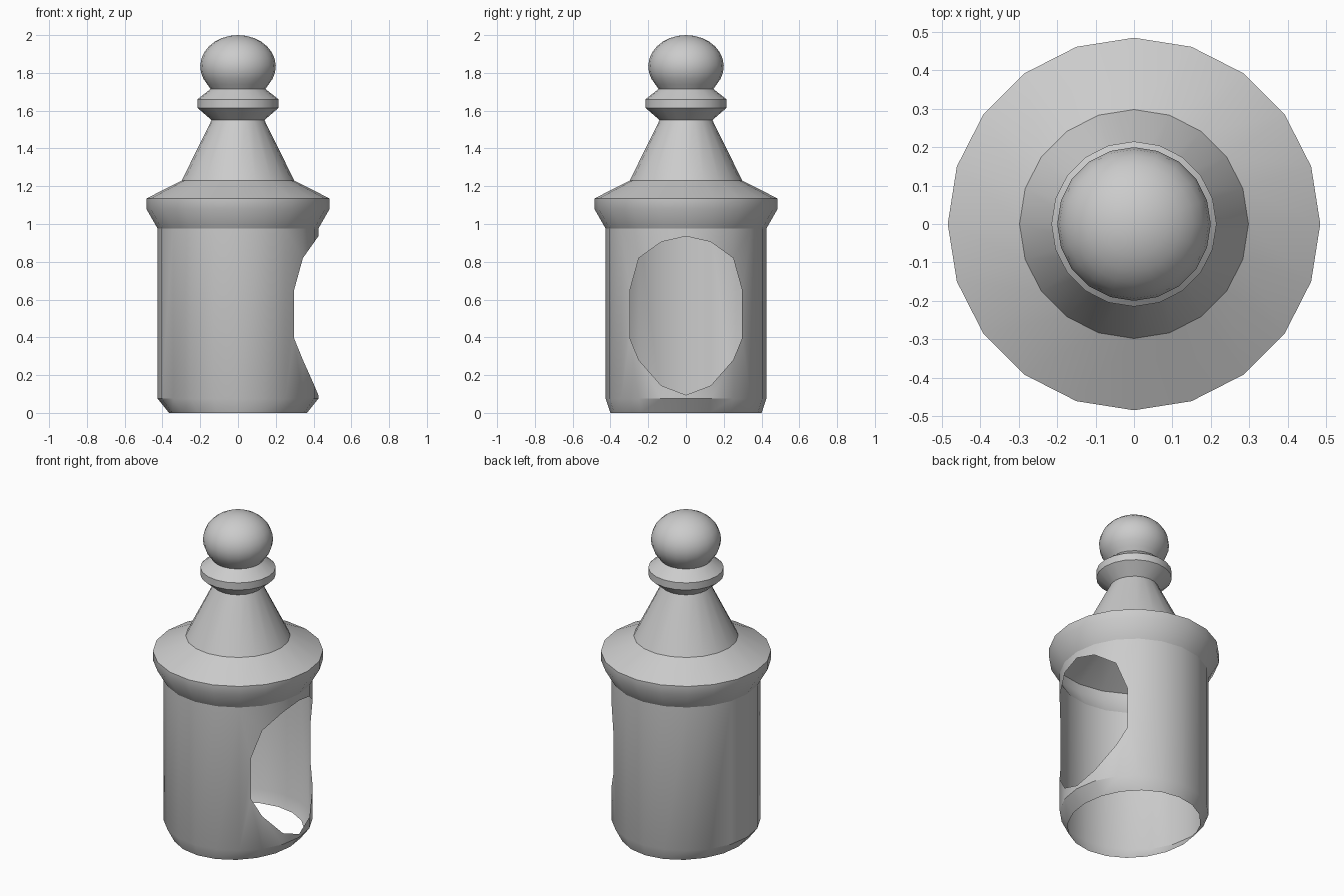
import bpy, bmesh
from math import sin, cos, pi, radians

if "Cube" in bpy.data.objects:
    bpy.data.objects.remove(bpy.data.objects["Cube"])

SIDES = 20


def finish(bm, name):
    bmesh.ops.remove_doubles(bm, verts=bm.verts, dist=1e-5)
    bmesh.ops.recalc_face_normals(bm, faces=bm.faces)
    mesh = bpy.data.meshes.new(name)
    bm.to_mesh(mesh)
    bm.free()
    obj = bpy.data.objects.new(name, mesh)
    bpy.context.collection.objects.link(obj)
    bpy.ops.object.select_all(action='DESELECT')
    obj.select_set(True)
    bpy.context.view_layer.objects.active = obj
    bpy.ops.object.shade_smooth_by_angle(angle=radians(30))
    return obj


def ring(bm, rx, ry, z):
    return [bm.verts.new((rx * cos(2 * pi * i / SIDES), ry * sin(2 * pi * i / SIDES), z))
            for i in range(SIDES)]


def bridge(bm, a, b, skip=()):
    for i in range(SIDES):
        if i not in skip:
            j = (i + 1) % SIDES
            bm.faces.new((a[i], a[j], b[j], b[i]))


def lathe(name, profile):
    bm = bmesh.new()
    rings = [ring(bm, r, r, z) for r, z in profile]
    for a, b in zip(rings, rings[1:]):
        bridge(bm, a, b)
    return finish(bm, name)


# Hollow body, open below, with an arched opening on the +x side
R = 0.425
bm = bmesh.new()
foot = ring(bm, 0.365, 0.40, 0)
low = ring(bm, R, R, 0.075)
high = ring(bm, R, R, 0.975)
bridge(bm, foot, low)
bridge(bm, low, high, skip=(0, 1, 2, SIDES - 1, SIDES - 2, SIDES - 3))

# Opening edge heights (bottom, top) at each wall corner away from the centre line
edge = [(0.095, 0.935), (0.145, 0.905), (0.28, 0.82)]
for s in (1, -1):
    lo, hi = [], []
    for k, (zb, zt) in enumerate(edge):
        c = low[s * k].co
        lo.append(bm.verts.new((c.x, c.y, zb)))
        hi.append(bm.verts.new((c.x, c.y, zt)))
    for k in range(2):
        bm.faces.new((low[s * k], low[s * (k + 1)], lo[k + 1], lo[k]))
        bm.faces.new((hi[k], hi[k + 1], high[s * (k + 1)], high[s * k]))
    mid = (low[s * 2].co + low[s * 3].co) / 2
    side_lo = bm.verts.new((mid.x, mid.y, 0.395))
    side_hi = bm.verts.new((mid.x, mid.y, 0.65))
    bm.faces.new((low[s * 2], low[s * 3], side_lo, lo[2]))
    bm.faces.new((low[s * 3], high[s * 3], side_hi, side_lo))
    bm.faces.new((high[s * 3], high[s * 2], hi[2], side_hi))
finish(bm, "hollow_body")

# Overhanging rim and tapered roof
lathe("roof", [(R, 0.975), (0.485, 1.08), (0.485, 1.135), (0.298, 1.23), (0.14, 1.55)])

# Collar under the knob
lathe("collar", [(0.14, 1.55), (0.215, 1.615), (0.215, 1.66), (0.145, 1.715)])

# Slightly flattened round knob
knob = [(0.145, 1.715)]
for i in range(11):
    a = radians(-36 + 126 * i / 10)
    knob.append((0.2 * cos(a), 1.835 + 0.165 * sin(a)))
lathe("knob", knob)
